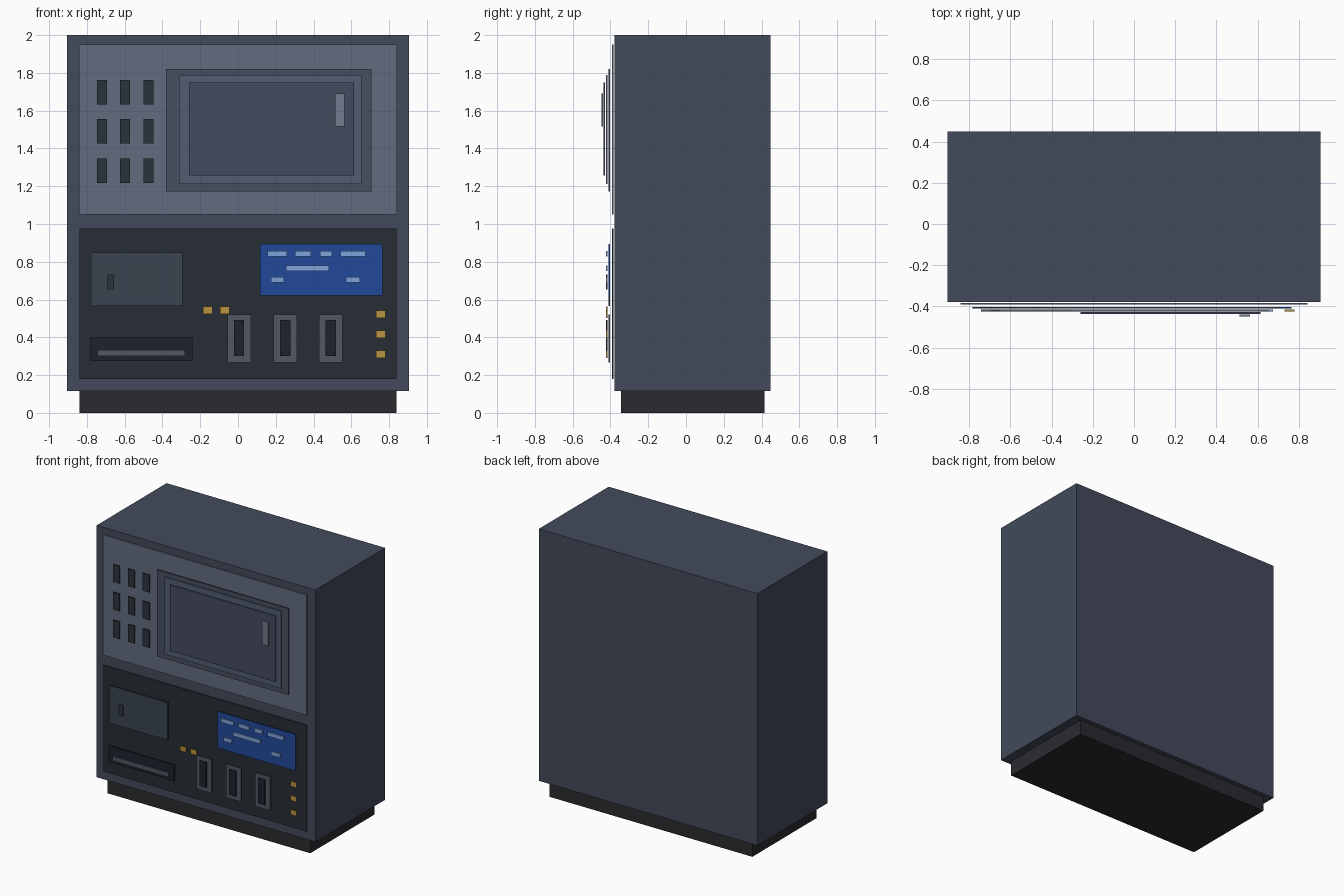
import bpy

if "Cube" in bpy.data.objects:
    bpy.data.objects.remove(bpy.data.objects["Cube"])

def material(name, hex_code):
    # sRGB hex to linear diffuse colour
    rgb = [int(hex_code[i:i + 2], 16) / 255 for i in (0, 2, 4)]
    m = bpy.data.materials.new(name)
    m.diffuse_color = [c / 12.92 if c <= 0.04045 else ((c + 0.055) / 1.055) ** 2.4 for c in rgb] + [1]
    m.use_nodes = True
    m.node_tree.nodes["Principled BSDF"].inputs["Base Color"].default_value = m.diffuse_color
    return m

BODY = material("body_slate", "424a5b")
BASE = material("base_black", "2b2b30")
UPPER = material("upper_panel_grey", "626c80")
DARK = material("lower_panel_dark", "272d36")
FRAME = material("frame_grey", "464e60")
BEZEL = material("bezel_grey", "525d72")
SCREEN = material("screen_slate", "454b60")
GLINT = material("glint_grey", "727c8e")
VENT = material("vent_dark", "2a333b")
PLATE = material("hatch_grey", "3a444e")
SLOT = material("slot_dark", "1e232b")
METAL = material("metal_grey", "525765")
BLUE = material("display_blue", "21499a")
LIGHT = material("display_light", "7fa3dc")
AMBER = material("amber", "b8923f")

def box(name, x0, x1, y0, y1, z0, z1, mat):
    bpy.ops.mesh.primitive_cube_add(size=1, location=((x0 + x1) / 2, (y0 + y1) / 2, (z0 + z1) / 2))
    o = bpy.context.object
    o.name = name
    o.scale = (x1 - x0, y1 - y0, z1 - z0)
    bpy.ops.object.transform_apply(location=False, rotation=False, scale=True)
    o.data.materials.append(mat)
    return o

# Thin slabs stacked in layers in front of the cabinet
LAYER = {1: -0.387, 2: -0.407, 3: -0.420, 4: -0.432, 5: -0.444}

def slab(name, x0, x1, z0, z1, layer, mat):
    y = LAYER[layer]
    return box(name, x0, x1, y - 0.004, y + 0.004, z0, z1, mat)

# Cabinet and plinth
box("cabinet", -0.905, 0.905, -0.378, 0.448, 0.115, 2.0, BODY)
box("plinth", -0.84, 0.84, -0.345, 0.415, 0, 0.115, BASE)

# Front panels
slab("upper_panel", -0.843, 0.843, 1.05, 1.95, 1, UPPER)
slab("lower_panel", -0.84, 0.84, 0.18, 0.975, 1, DARK)

# Monitor
slab("monitor_frame", -0.381, 0.706, 1.172, 1.82, 2, FRAME)
slab("monitor_bezel", -0.312, 0.653, 1.212, 1.79, 3, BEZEL)
slab("screen", -0.259, 0.614, 1.257, 1.75, 4, SCREEN)
slab("screen_glint", 0.513, 0.563, 1.515, 1.692, 5, GLINT)

# Vent grid
for x in (-0.72, -0.598, -0.474):
    for z in (1.697, 1.49, 1.282):
        slab("vent", x - 0.027, x + 0.027, z - 0.065, z + 0.065, 2, VENT)

# Hatch and card slot
slab("hatch", -0.778, -0.294, 0.567, 0.849, 2, PLATE)
slab("hatch_latch", -0.693, -0.656, 0.653, 0.732, 3, VENT)
slab("card_slot", -0.783, -0.241, 0.276, 0.398, 2, SLOT)
slab("card_slot_bar", -0.743, -0.28, 0.3, 0.332, 3, METAL)

# Three switches
for x in (0.006, 0.25, 0.491):
    slab("switch_frame", x - 0.0625, x + 0.0625, 0.268, 0.52, 2, METAL)
    slab("switch_lever", x - 0.027, x + 0.027, 0.302, 0.493, 3, SLOT)

# Amber indicator lamps
for x, z in ((-0.16, 0.543), (-0.07, 0.543), (0.755, 0.522), (0.755, 0.416), (0.755, 0.31)):
    slab("indicator_lamp", x - 0.025, x + 0.025, z - 0.019, z + 0.019, 3, AMBER)

# Blue display with readout bars
slab("display", 0.116, 0.764, 0.621, 0.894, 2, BLUE)
rows = {0.842: [(0.156, 0.26), (0.302, 0.386), (0.434, 0.497), (0.542, 0.675)],
        0.766: [(0.254, 0.481)],
        0.706: [(0.175, 0.243), (0.571, 0.646)]}
for z, bars in rows.items():
    for x0, x1 in bars:
        slab("readout_bar", x0, x1, z - 0.0145, z + 0.0145, 3, LIGHT)
